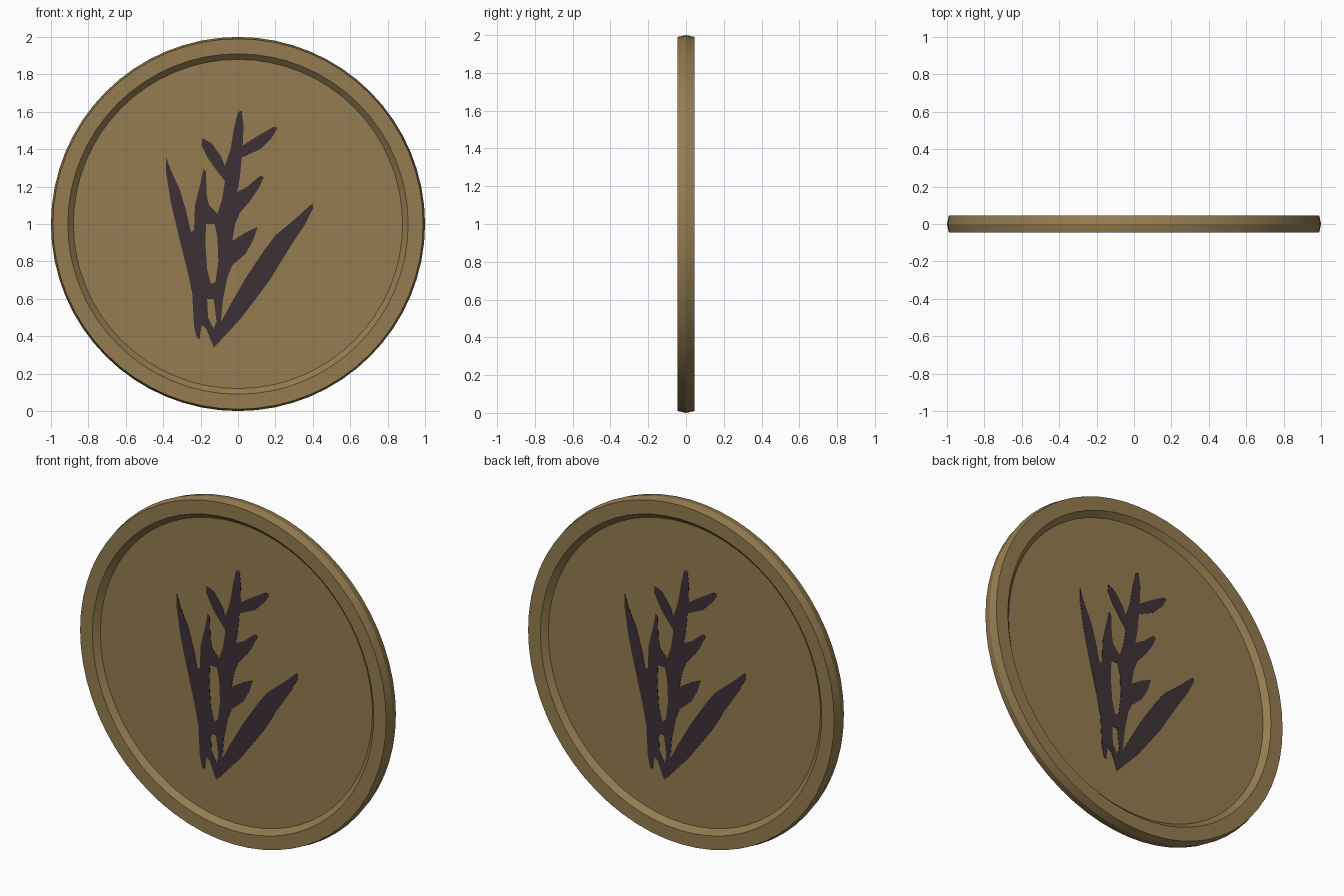
import bpy, bmesh, math
from mathutils import Matrix, Vector

if "Cube" in bpy.data.objects:
    bpy.data.objects.remove(bpy.data.objects["Cube"])


def material(name, rgb):
    m = bpy.data.materials.new(name)
    m.diffuse_color = (*rgb, 1)
    m.use_nodes = True
    m.node_tree.nodes["Principled BSDF"].inputs["Base Color"].default_value = m.diffuse_color
    return m


bronze = material("bronze", (0.30, 0.203, 0.08))
dark = material("dark_plum", (0.048, 0.031, 0.037))
SIDES, FIELD = 64, 0.015

# Coin disc: lathed profile (radius, y) with raised rims and a convex edge
profile = [(0.88, -FIELD), (0.91, -0.045), (0.99, -0.045), (1.0, 0.0),
           (0.99, 0.045), (0.91, 0.045), (0.88, FIELD)]
bm = bmesh.new()
rings = []
for r, y in profile:
    rings.append([bm.verts.new((r * math.cos(2 * math.pi * i / SIDES), y,
                                1 + r * math.sin(2 * math.pi * i / SIDES)))
                  for i in range(SIDES)])
for a, b in zip(rings, rings[1:]):
    for i in range(SIDES):
        j = (i + 1) % SIDES
        bm.faces.new((a[i], a[j], b[j], b[i]))
bm.faces.new(rings[0])
bm.faces.new(rings[-1])
bmesh.ops.recalc_face_normals(bm, faces=bm.faces)
mesh = bpy.data.meshes.new("coin_disc")
bm.to_mesh(mesh)
bm.free()
mesh.materials.append(bronze)
coin = bpy.data.objects.new("coin_disc", mesh)
bpy.context.collection.objects.link(coin)
bpy.context.view_layer.objects.active = coin
coin.select_set(True)
bpy.ops.object.shade_smooth_by_angle(angle=math.radians(20))
coin.select_set(False)

# Plant outline, as seen from either side (x, z)
right_leaf = [(-.13, .34), (-.10, .37), (.02, .50), (.17, .70), (.28, .88), (.36, 1.0),
              (.40, 1.08), (.40, 1.105), (.385, 1.10), (.31, 1.03), (.20, .94),
              (.14, .86), (.04, .71), (-.04, .57), (-.088, .48), (-.09, .49)]
stem = [(-.08, .60), (-.055, .72), (-.03, .78), (.04, .84), (.08, .91), (.105, .985),
        (.04, .955), (-.03, .91), (-.015, 1.0), (.01, 1.06), (.07, 1.13), (.11, 1.19),
        (.138, 1.25), (.12, 1.26), (.05, 1.20), (-.005, 1.17), (.01, 1.25), (.02, 1.355),
        (.12, 1.40), (.18, 1.46), (.213, 1.515), (.19, 1.52), (.12, 1.48), (.025, 1.42),
        (.03, 1.52), (.02, 1.605), (.0, 1.60), (-.02, 1.52), (-.04, 1.40), (-.07, 1.31),
        (-.09, 1.36), (-.14, 1.43), (-.19, 1.46), (-.195, 1.42), (-.16, 1.35),
        (-.11, 1.28), (-.07, 1.23), (-.085, 1.13), (-.11, 1.055)]
left_leaves = [(-.155, 1.10), (-.167, 1.15), (-.172, 1.28), (-.185, 1.295), (-.20, 1.22),
               (-.23, 1.10), (-.235, .97), (-.25, .955), (-.28, 1.08), (-.31, 1.18),
               (-.36, 1.29), (-.385, 1.36), (-.385, 1.28), (-.36, 1.12), (-.32, .95),
               (-.27, .75), (-.245, .63), (-.235, .45), (-.22, .39), (-.205, .385),
               (-.195, .46), (-.17, .44)]
upper_gap = [(-.17, 1.0), (-.125, 1.0), (-.11, .93), (-.105, .80), (-.12, .69),
             (-.145, .68), (-.165, .76), (-.175, .90)]
lower_gap = [(-.165, .60), (-.13, .60), (-.115, .48), (-.13, .44), (-.16, .50)]


# Thin inlaid plate cut from the outline and its gaps
def emblem(name, turn):
    cu = bpy.data.curves.new(name + "_outline", "CURVE")
    cu.dimensions = "2D"
    cu.fill_mode = "BOTH"
    cu.extrude = 0.002
    for pts in (right_leaf + stem + left_leaves, upper_gap, lower_gap):
        s = cu.splines.new("POLY")
        s.points.add(len(pts) - 1)
        for p, (x, z) in zip(s.points, pts):
            p.co = (x, z, 0, 1)
        s.use_cyclic_u = True
    tmp = bpy.data.objects.new(name + "_outline", cu)
    bpy.context.collection.objects.link(tmp)
    bpy.context.view_layer.update()
    me = bpy.data.meshes.new_from_object(tmp.evaluated_get(bpy.context.evaluated_depsgraph_get()))
    bpy.data.objects.remove(tmp)
    me.transform(Matrix.Rotation(turn, 4, "Z") @ Matrix.Translation((0, -FIELD, 0))
                 @ Matrix.Rotation(math.pi / 2, 4, "X"))
    me.materials.clear()
    me.materials.append(dark)
    bpy.context.collection.objects.link(bpy.data.objects.new(name, me))


emblem("front_plant_emblem", 0)
emblem("back_plant_emblem", math.pi)
